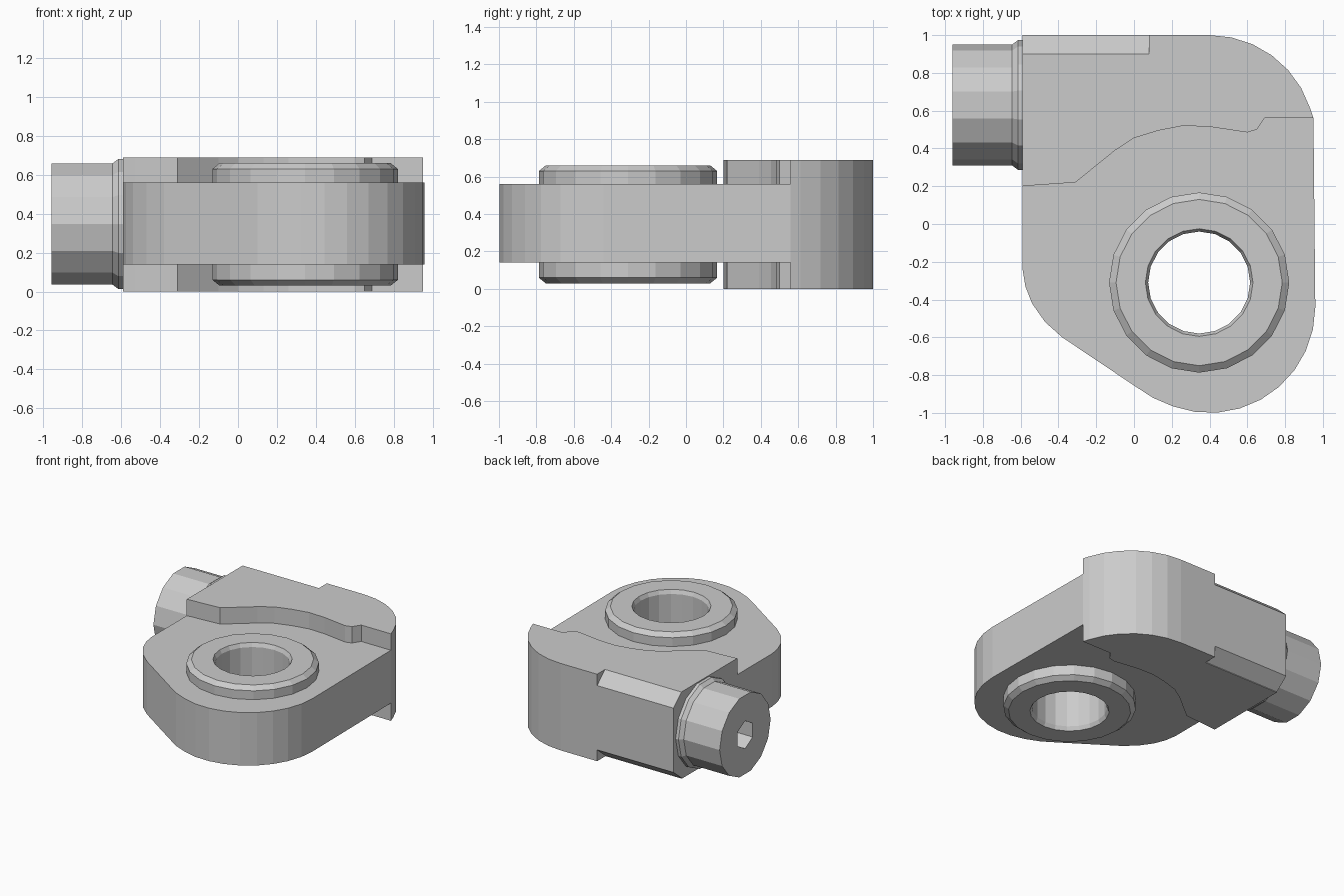
import bpy, bmesh
from math import cos, sin, pi, radians
from mathutils import Matrix

if "Cube" in bpy.data.objects:
    bpy.data.objects.remove(bpy.data.objects["Cube"])

Z0, Z1, Z2, Z3 = 0.0, 0.14, 0.56, 0.69


def finish(name, bm):
    bmesh.ops.remove_doubles(bm, verts=bm.verts, dist=1e-5)
    bmesh.ops.recalc_face_normals(bm, faces=bm.faces)
    me = bpy.data.meshes.new(name)
    bm.to_mesh(me)
    bm.free()
    ob = bpy.data.objects.new(name, me)
    bpy.context.collection.objects.link(ob)
    return ob


def arc(cx, cy, rx, ry, a0, a1, n):
    return [(cx + rx * cos(radians(a0 + (a1 - a0) * i / n)),
             cy + ry * sin(radians(a0 + (a1 - a0) * i / n))) for i in range(n + 1)]


def layered_prism(bm, pts, levels, shared, open_layer):
    """Prism through several heights; leaves out the walls on shared edges in one layer."""
    rings = [[bm.verts.new((x, y, z)) for x, y in pts] for z in levels]
    n = len(pts)
    for k, (a, b) in enumerate(zip(rings, rings[1:])):
        for i in range(n):
            j = (i + 1) % n
            if k == open_layer and i < shared:
                continue
            bm.faces.new((a[i], a[j], b[j], b[i]))
    bm.faces.new(rings[0][::-1])
    bm.faces.new(rings[-1])


def lathe(bm, profile, sides, phase=0.0, closed=False):
    """Revolve (radius, height) points around z."""
    rings = [[bm.verts.new((r * cos(2 * pi * (i + phase) / sides),
                            r * sin(2 * pi * (i + phase) / sides), z))
              for i in range(sides)] for r, z in profile]
    pairs = list(zip(rings, rings[1:])) + ([(rings[-1], rings[0])] if closed else [])
    for a, b in pairs:
        for i in range(sides):
            j = (i + 1) % sides
            bm.faces.new((a[i], a[j], b[j], b[i]))
    if not closed:
        bm.faces.new(rings[0])
        bm.faces.new(rings[-1])


def cut(target, cutter):
    cutter.hide_render = True
    m = target.modifiers.new("cut", 'BOOLEAN')
    m.operation, m.solver, m.object = 'DIFFERENCE', 'EXACT', cutter
    bpy.context.view_layer.objects.active = target
    bpy.ops.object.modifier_apply(modifier=m.name)
    bpy.data.objects.remove(cutter)


# Clamp body: thick head and thinner plate share the wavy step line
step = [(-0.59, 0.20), (-0.53, 0.205), (-0.31, 0.22), (-0.10, 0.39), (0.0, 0.455),
        (0.13, 0.495), (0.26, 0.52), (0.40, 0.515), (0.60, 0.485), (0.65, 0.50),
        (0.69, 0.56), (0.95, 0.56)]
head_rest = arc(0.40, 0.44, 0.56, 0.56, 18, 90, 6) + [(-0.59, 1.0)]
plate_rest = ([(-0.59, -0.24), (-0.575, -0.33), (-0.54, -0.42), (-0.47, -0.52),
               (-0.38, -0.60), (0.0, -0.855), (0.10, -0.92)]
              + arc(0.40, -0.44, 0.56, 0.56, -110, 0, 9))
bm = bmesh.new()
layered_prism(bm, step + head_rest, [Z0, Z1, Z2, Z3], len(step) - 1, 1)
layered_prism(bm, step[::-1] + plate_rest, [Z1, Z2], len(step) - 1, 0)
body = finish("clamp_body", bm)

# Bevelled notches along the rear edge, top and bottom
for s in (1, -1):
    bm = bmesh.new()
    tri = [(0.895, 0.35 + s * 0.345), (1.0, 0.345 + s * 0.255),
           (1.1, 0.345 + s * 0.169), (1.1, 0.345 + s * 0.5), (0.895, 0.345 + s * 0.5)]
    ends = [[bm.verts.new((x, y, z)) for y, z in tri] for x in (-0.8, 0.08)]
    bm.faces.new(ends[0])
    bm.faces.new(ends[1])
    for i in range(5):
        j = (i + 1) % 5
        bm.faces.new((ends[0][i], ends[0][j], ends[1][j], ends[1][i]))
    cut(body, finish("notch_cutter", bm))

# Seat for the bushing
centre = Matrix.Translation((0.345, -0.31, 0))
bm = bmesh.new()
lathe(bm, [(0.45, -0.2), (0.45, 1.0)], 20)
bm.transform(centre)
cut(body, finish("bore_cutter", bm))

# Bushing with bevelled rims
bm = bmesh.new()
lathe(bm, [(0.44, 0.03), (0.477, 0.06), (0.477, 0.63), (0.44, 0.66),
           (0.285, 0.66), (0.27, 0.63), (0.27, 0.06), (0.285, 0.03)], 20, closed=True)
bm.transform(centre)
finish("bushing", bm)

# Screw with flange and hexagonal socket, pointing to -x
to_x = Matrix.Translation((0, 0.63, 0.347)) @ Matrix.Rotation(-pi / 2, 4, 'Y')
bm = bmesh.new()
lathe(bm, [(0.343, 0.585), (0.343, 0.615), (0.32, 0.645), (0.32, 0.96)], 14, 0.5)
bm.transform(to_x)
screw = finish("screw_head", bm)
bm = bmesh.new()
lathe(bm, [(0.11, 0.75), (0.11, 1.1)], 6)
bm.transform(to_x)
cut(screw, finish("socket_cutter", bm))
